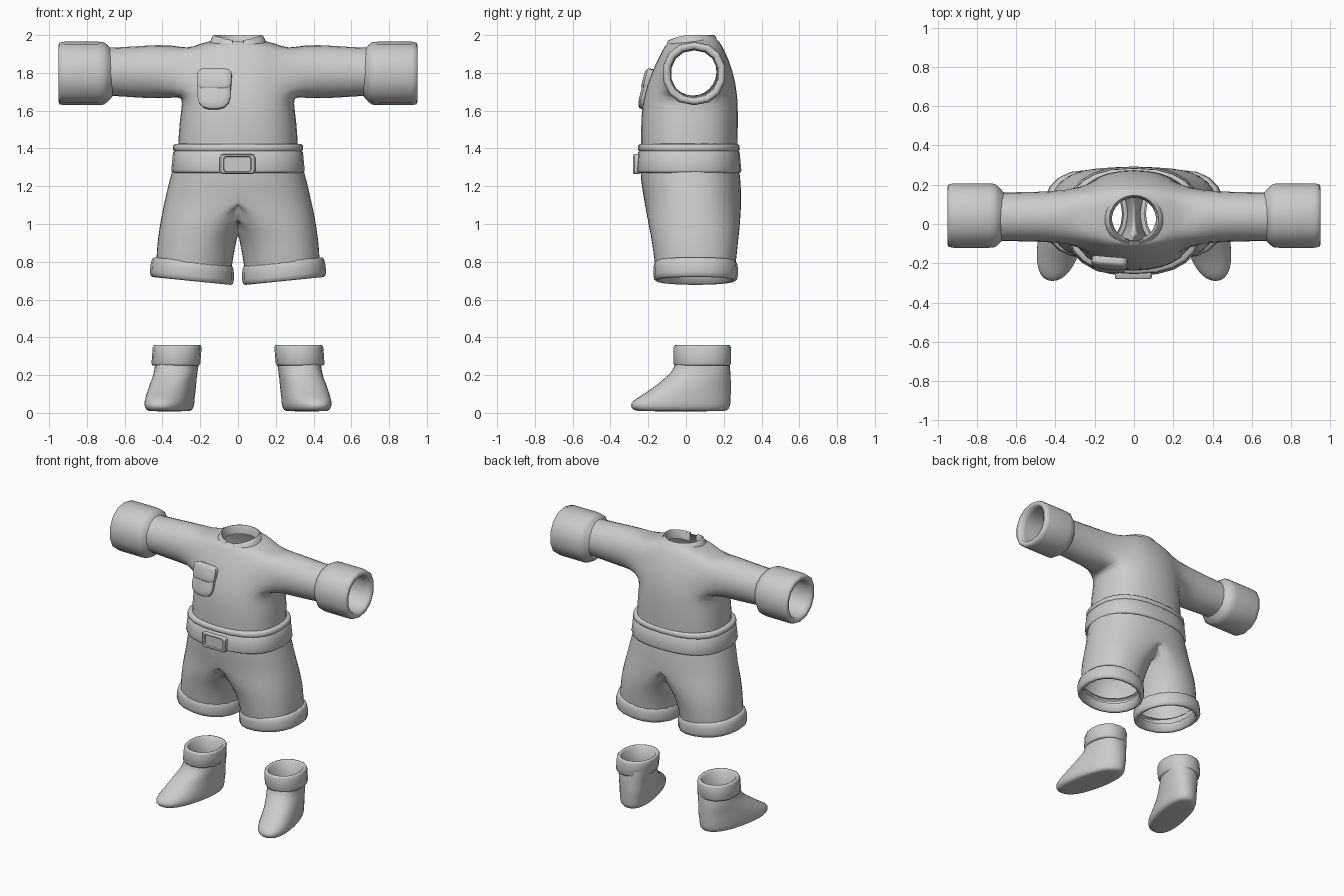
import bpy, bmesh
from math import sin, cos, pi, radians
from mathutils import Matrix, Vector

if "Cube" in bpy.data.objects:
    bpy.data.objects.remove(bpy.data.objects["Cube"])


def oval(z, x0, x1, y0, y1, n=16, p=2.0, tilt=0.0, shear=0.0):
    """Superellipse ring filling a box; tilt lifts z along y, shear slides x along y."""
    pts = []
    for k in range(n):
        c, s = cos(2 * pi * k / n), sin(2 * pi * k / n)
        c = (abs(c) ** (2 / p)) * (1 if c > 0 else -1)
        s = (abs(s) ** (2 / p)) * (1 if s > 0 else -1)
        y = (y0 + y1) / 2 + (y1 - y0) / 2 * s
        pts.append(Vector(((x0 + x1) / 2 + (x1 - x0) / 2 * c + shear * (0.08 - y), y, z + tilt * y)))
    return pts


def make(name, verts, faces, mirror=False, subdiv=0, angle=None):
    me = bpy.data.meshes.new(name)
    me.from_pydata([tuple(v) for v in verts], [], faces)
    bm = bmesh.new()
    bm.from_mesh(me)
    bmesh.ops.recalc_face_normals(bm, faces=bm.faces)
    bm.to_mesh(me)
    bm.free()
    ob = bpy.data.objects.new(name, me)
    bpy.context.collection.objects.link(ob)
    for o in bpy.context.selected_objects:
        o.select_set(False)
    ob.select_set(True)
    bpy.context.view_layer.objects.active = ob
    bpy.ops.object.shade_smooth_by_angle(angle=radians(angle or 180))
    if mirror:
        m = ob.modifiers.new("mirror", 'MIRROR')
        m.merge_threshold = 0.0005
    if subdiv:
        s = ob.modifiers.new("subdivision", 'SUBSURF')
        s.levels = s.render_levels = subdiv
    return ob


def loft_data(rings, loop=True):
    n = len(rings[0])
    verts = [v for r in rings for v in r]
    faces = [(i * n + k, i * n + (k + 1) % n, (i + 1) * n + (k + 1) % n, (i + 1) * n + k)
             for i in range(len(rings) - 1) for k in range(n if loop else n - 1)]
    return verts, faces


def loft(name, rings, cap=False, loop=True, **kw):
    verts, faces = loft_data(rings, loop)
    if cap:
        faces.append(tuple(range(len(rings[0]))))
    return make(name, verts, faces, **kw)


# Shirt: torso rings with arm openings that run on into the sleeves
N = 16
body = [(1.34, .325, -.24, .275, 0), (1.48, .322, -.245, .28, 0), (1.60, .308, -.24, .28, 0),
        (1.68, .295, -.228, .278, 0), (1.81, .285, -.185, .255, 0), (1.925, .275, -.125, .205, 0),
        (1.955, .20, -.11, .18, .06), (1.962, .14, -.10, .165, .1), (1.975, .125, -.085, .15, .1)]
verts, faces = loft_data([oval(z, -rx, rx, a, b, N, 2.4, t) for z, rx, a, b, t in body])
hole_cols = {14, 15, 0, 1, 6, 7, 8, 9}
faces = [f for f in faces if not (f[0] // N in (3, 4) and f[0] % N in hole_cols)]
rim = [(4, 2), (5, 2), (5, 1), (5, 0), (5, -1), (5, -2), (4, -2),
       (3, -2), (3, -1), (3, 0), (3, 1), (3, 2)]
for side in (1, -1):
    prev = [r * N + (c if side == 1 else 8 - c) % N for r, c in rim]
    for x, zc, ry, rz in [(.35, 1.808, .14, .15), (.50, 1.805, .132, .145),
                          (.62, 1.806, .13, .135), (.74, 1.806, .13, .132)]:
        new = []
        for i in range(12):
            a = i * pi / 6
            new.append(len(verts))
            verts.append(Vector((side * x, .037 + ry * cos(a), zc + rz * sin(a))))
        faces += [(prev[i], prev[(i + 1) % 12], new[(i + 1) % 12], new[i]) for i in range(12)]
        prev = new
make("shirt", verts, faces, subdiv=1)

# Sleeve cuffs: thick turned-back tubes along x
rings = []
for x, r in [(.665, .122), (.69, .150), (.71, .165), (.74, .168), (.92, .168), (.945, .163),
             (.95, .150), (.945, .130), (.90, .126), (.70, .124)]:
    ring = oval(0, -r, r, -r, r, 14, 2.15)
    rings.append([Vector((x, .043 + v.y, 1.797 + v.x)) for v in ring])
loft("sleeve_cuff", rings, mirror=True)

# Collar: stand folded over into an open-fronted flap
rings = []
for r, top, drop, low in [(.112, 1.94, .03, 0), (.118, 1.985, .025, 0), (.126, 2.0, .028, 0),
                          (.134, 1.997, .03, 0), (.150, 1.962, .015, .045), (.143, 1.958, .015, .045)]:
    ring = []
    for k in range(25):
        a = radians(12 + k * 336 / 24)
        f = max(0, cos(a))
        ring.append(Vector((r * sin(a), .027 - r * .95 * cos(a), top - drop * f * f - low * f ** 6)))
    rings.append(ring)
loft("collar", rings, loop=False, angle=60)


# Waist: shirt hem roll and belt
def band(name, profile):
    loft(name, [oval(z, -.345 - g, .345 + g, -.255 - g, .285 + g, 24, 2.5) for z, g in profile], angle=50)


band("shirt_hem", [(1.425, -.03), (1.423, -.01), (1.415, -.002), (1.395, 0), (1.385, -.008), (1.38, -.02)])
band("belt", [(1.39, -.02), (1.388, -.007), (1.38, -.001), (1.285, .008), (1.275, .005),
              (1.27, -.005), (1.275, -.025)])


def plate(name, w, h, d, radius, matrix, inset=None):
    """Rounded plate facing -y, optionally with a raised rim."""
    pts = []
    for cx, cz, a0 in [(1, 1, 0), (-1, 1, 90), (-1, -1, 180), (1, -1, 270)]:
        for j in range(4):
            a = radians(a0 + j * 30)
            rr = radius[0] if cz > 0 else radius[1]
            pts.append((cx * (w / 2 - rr) + rr * cos(a), cz * (h / 2 - rr) + rr * sin(a)))
    e = min(.008, d * .4)
    steps = [(1, 0), (1, -d + e), (1 - 2 * e / w, -d)]
    if inset:
        steps += [(inset, -d), (inset - .04, -d + .012)]
    else:
        steps += [(.7, -d - .006)]
    rings = [[matrix @ Vector((x * s, y, z * s)) for x, z in pts] for s, y in steps]
    v, f = loft_data(rings)
    f.append(tuple(range(len(v) - len(pts), len(v))))
    make(name, v, f, angle=40)


plate("buckle", .19, .105, .035, (.018, .018), Matrix.Translation((-.003, -.245, 1.317)), .78)

# Chest pocket and flap, leaning back with the shirt
lean = Matrix.Translation((-.125, -.195, 1.71)) @ Matrix.Rotation(radians(-5), 4, 'Z') @ Matrix.Rotation(radians(-15), 4, 'X')
plate("pocket", .175, .215, .03, (.03, .065), lean)
plate("pocket_flap", .182, .115, .036, (.03, .035), lean @ Matrix.Translation((0, 0, .052)))


# Shorts: one side, open along the centre line, then mirrored
def leg_ring(z, xc, outer, inner, y0, y1, tilt):
    ring = []
    for k in range(20):
        a = 2 * pi * k / 20
        c, s = cos(a), sin(a)
        if c > 0:
            c, s = c ** .87, (abs(s) ** .87) * (1 if s > 0 else -1)
        x = xc + (outer - xc) * c if c > 0 else xc + (xc - inner) * c
        x = 0 if x < 1e-4 else x
        ring.append(Vector((x, (y0 + y1) / 2 + (y1 - y0) / 2 * s, z + tilt * (x - xc))))
    return ring


rings = [leg_ring(*a) for a in [
    (1.33, 0, .34, 0, -.245, .28, 0), (1.24, 0, .365, 0, -.245, .292, 0),
    (1.13, 0, .392, 0, -.225, .297, 0), (1.04, .10, .41, -.08, -.21, .292, 0),
    (.965, .17, .42, -.03, -.195, .286, .02), (.90, .205, .428, .010, -.182, .278, .06),
    (.80, .235, .435, .03, -.17, .268, .1), (.75, .24, .435, .035, -.16, .26, .1)]]
v, f = loft_data(rings)
f = [q for q in f if not all(v[i].x < 1e-4 for i in q)]
make("shorts", v, f, mirror=True, subdiv=1)

# Turned-up leg cuffs
loft("shorts_cuff", [leg_ring(z, .24, .452 + g + (.79 - z) * .1, .03 - g, -.165 - g, .267 + g, .1)
                     for z, g in [(.80, -.022), (.803, -.005), (.79, .004), (.765, .008), (.725, .008),
                                  (.705, .003), (.698, -.008), (.705, -.025), (.76, -.03)]], mirror=True)

# Boots: foot shell with toes turned out, and a thick ankle cuff
foot = [(.008, .255, .43, -.25, .20), (.012, .235, .45, -.28, .225), (.035, .222, .462, -.302, .24),
        (.065, .222, .462, -.29, .242), (.10, .222, .46, -.225, .242), (.15, .22, .455, -.155, .242),
        (.20, .215, .448, -.095, .24), (.24, .21, .442, -.062, .236), (.29, .205, .44, -.055, .23)]
loft("boot", [oval(z, a, b, c, d, 16, 2.35, 0, .2 if z < .2 else .1) for z, a, b, c, d in foot],
     cap=True, mirror=True, subdiv=1)
loft("boot_cuff", [oval(z, .192 - g + (.36 - z) * .1, .45 + g + (.36 - z) * .06, -.065 - g, .237 + g, 16, 2.2)
                   for z, g in [(.25, -.02), (.25, -.004), (.262, .002), (.345, .001), (.357, -.004),
                                (.36, -.014), (.352, -.026), (.24, -.032)]], mirror=True)
